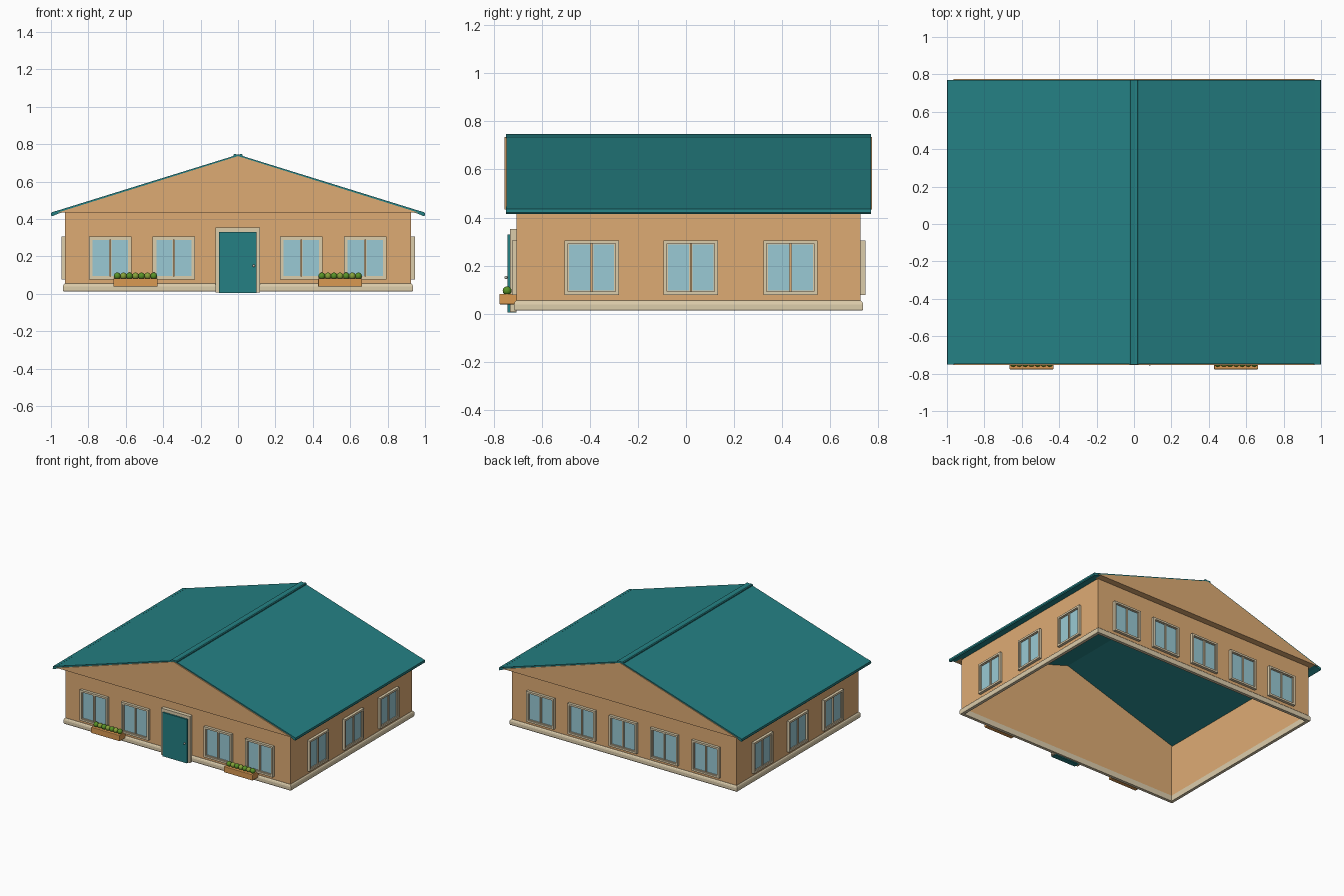
import bpy, bmesh, math
from mathutils import Matrix, Vector

if "Cube" in bpy.data.objects:
    bpy.data.objects.remove(bpy.data.objects["Cube"])


def material(name, r, g, b):
    m = bpy.data.materials.new(name)
    m.diffuse_color = (r, g, b, 1)
    m.use_nodes = True
    m.node_tree.nodes["Principled BSDF"].inputs["Base Color"].default_value = m.diffuse_color
    return m


TAN = material("tan wall", 0.73, 0.41, 0.175)
TEAL = material("teal", 0.018, 0.216, 0.227)
CREAM = material("cream trim", 0.72, 0.61, 0.41)
GLASS = material("pale blue glass", 0.32, 0.59, 0.66)
WOOD = material("orange wood", 0.70, 0.32, 0.085)
GREEN = material("leaf green", 0.10, 0.29, 0.02)
LIME = material("light leaf green", 0.24, 0.36, 0.04)
METAL = material("handle metal", 0.55, 0.52, 0.45)

X, Y0, Y1 = 0.925, -0.705, 0.727      # outer wall faces
YC = (Y0 + Y1) / 2


def finish(bm, name, mats, matrix=None, smooth=False):
    bmesh.ops.recalc_face_normals(bm, faces=bm.faces[:])
    me = bpy.data.meshes.new(name)
    bm.to_mesh(me)
    bm.free()
    for m in mats:
        me.materials.append(m)
    ob = bpy.data.objects.new(name, me)
    bpy.context.collection.objects.link(ob)
    if matrix:
        ob.matrix_world = matrix
    if smooth:
        for p in me.polygons:
            p.use_smooth = True
    return ob


def add_box(bm, x0, x1, y0, y1, z0, z1, mat=0):
    size = Matrix.Diagonal((x1 - x0, y1 - y0, z1 - z0, 1))
    mid = Matrix.Translation(((x0 + x1) / 2, (y0 + y1) / 2, (z0 + z1) / 2))
    r = bmesh.ops.create_cube(bm, size=1, matrix=mid @ size)
    for f in {f for v in r["verts"] for f in v.link_faces}:
        f.material_index = mat


def box(name, mat, *dims, bevel=0):
    bm = bmesh.new()
    add_box(bm, *dims)
    if bevel:
        bmesh.ops.bevel(bm, geom=bm.edges[:], offset=bevel, segments=2,
                        affect='EDGES', profile=0.5)
    return finish(bm, name, [mat])


def ring(name, mat, profile):
    """Sweep an (outset, z) profile around the wall rectangle."""
    bm = bmesh.new()
    loops = []
    for o, z in profile:
        loops.append([bm.verts.new(p) for p in (
            (-X - o, Y0 - o, z), (X + o, Y0 - o, z),
            (X + o, Y1 + o, z), (-X - o, Y1 + o, z))])
    for a, b in zip(loops, loops[1:] + loops[:1]):
        for i in range(4):
            j = (i + 1) % 4
            bm.faces.new((a[i], a[j], b[j], b[i]))
    return finish(bm, name, [mat])


def prism(name, mat, points, y0, y1):
    """Extrude an (x, z) outline along y."""
    bm = bmesh.new()
    f = bm.faces.new([bm.verts.new((x, y0, z)) for x, z in points])
    r = bmesh.ops.extrude_face_region(bm, geom=[f])
    vs = [g for g in r["geom"] if isinstance(g, bmesh.types.BMVert)]
    bmesh.ops.translate(bm, verts=vs, vec=Vector((0, y1 - y0, 0)))
    return finish(bm, name, [mat])


# Hollow walls, open at the bottom and under the roof
ring("walls", TAN, [(0, 0.02), (0, 0.437), (-0.012, 0.437), (-0.012, 0.02)])

# Rounded plinth around the foot of the walls
ring("plinth", CREAM, [(-0.014, 0.012), (0.008, 0.012), (0.011, 0.02), (0.011, 0.038),
                       (0.008, 0.048), (0.002, 0.054), (-0.014, 0.054)])

# Gable ends
gable = [(-0.965, 0.434), (0.965, 0.434), (0, 0.736)]
prism("front_gable", TAN, gable, -0.755, Y0 + 0.012)
prism("back_gable", TAN, gable, Y1 - 0.012, 0.775)

# Roof slopes, eave lips and ridge cap
for s, side in ((-1, "left"), (1, "right")):
    prism(side + "_roof_slope", TEAL,
          [(0, 0.728), (0, 0.744), (s * 0.996, 0.435), (s * 0.993, 0.418)], -0.748, 0.77)
    prism(side + "_eave_lip", TEAL,
          [(s * 0.962, 0.428), (s * 0.965, 0.445), (s * 0.998, 0.435),
           (s * 1.0, 0.42), (s * 0.995, 0.414)], -0.75, 0.771)
prism("ridge_cap", TEAL, [(-0.025, 0.732), (-0.025, 0.743), (-0.02, 0.748), (0, 0.744),
                          (0.02, 0.748), (0.025, 0.743), (0.025, 0.732)], -0.75, 0.771)


def window(name, x, y, angle):
    """Two-sash window, built facing -y with its back on the wall."""
    bm = bmesh.new()
    w, z0, z1, t = 0.113, 0.077, 0.305, 0.014
    for s in (-1, 1):
        add_box(bm, *sorted((s * w, s * (w - t))), -0.02, 0.0, z0, z1)
        a, b = sorted((s * 0.002, s * (w - t)))
        # sash rails around each pane
        add_box(bm, a, a + 0.005, -0.013, 0, z0 + t, z1 - t)
        add_box(bm, b - 0.005, b, -0.013, 0, z0 + t, z1 - t)
        add_box(bm, a + 0.005, b - 0.005, -0.013, 0, z0 + t, z0 + t + 0.004)
        add_box(bm, a + 0.005, b - 0.005, -0.013, 0, z1 - t - 0.004, z1 - t)
        add_box(bm, a + 0.005, b - 0.005, -0.007, 0, z0 + t + 0.004, z1 - t - 0.004, 1)
    for z in (z0, z1 - t):
        add_box(bm, -w + t, w - t, -0.02, 0, z, z + t)
    finish(bm, name, [CREAM, GLASS],
           Matrix.Translation((x, y, 0)) @ Matrix.Rotation(angle, 4, 'Z'))


for i, x in enumerate((-0.683, -0.343, 0.338, 0.68)):
    window(f"front_window_{i + 1}", x, Y0, 0)
for i, x in enumerate((-0.68, -0.34, 0, 0.34, 0.68)):
    window(f"back_window_{i + 1}", x, Y1, math.pi)
for i, y in enumerate((-0.393, 0.02, 0.435)):
    window(f"right_window_{i + 1}", X, y, math.pi / 2)
    window(f"left_window_{i + 1}", -X, y, -math.pi / 2)

# Door with frame and handle
bm = bmesh.new()
add_box(bm, -0.119, -0.102, -0.733, Y0, 0.006, 0.353)
add_box(bm, 0.1, 0.117, -0.733, Y0, 0.006, 0.353)
add_box(bm, -0.102, 0.1, -0.733, Y0, 0.33, 0.353)
finish(bm, "door_frame", [CREAM])
box("door", TEAL, -0.102, 0.1, -0.744, Y0, 0.004, 0.33)
bm = bmesh.new()
bmesh.ops.create_uvsphere(bm, u_segments=10, v_segments=6, radius=0.007,
                          matrix=Matrix.Translation((0.084, -0.75, 0.15)))
finish(bm, "door_handle", [METAL], smooth=True)

# Flower boxes with a row of round shrubs
for side, cx in (("left", -0.548), ("right", 0.546)):
    box(side + "_planter", WOOD, cx - 0.118, cx + 0.118, -0.777, Y0, 0.038, 0.082, bevel=0.004)
    bm = bmesh.new()
    for i in range(7):
        r = bmesh.ops.create_uvsphere(
            bm, u_segments=12, v_segments=8, radius=0.0185,
            matrix=Matrix.Translation((cx + (i - 3) * 0.0325, -0.745, 0.095)))
        for f in {f for v in r["verts"] for f in v.link_faces}:
            f.material_index = i % 2
    finish(bm, side + "_shrubs", [GREEN, LIME], smooth=True)
